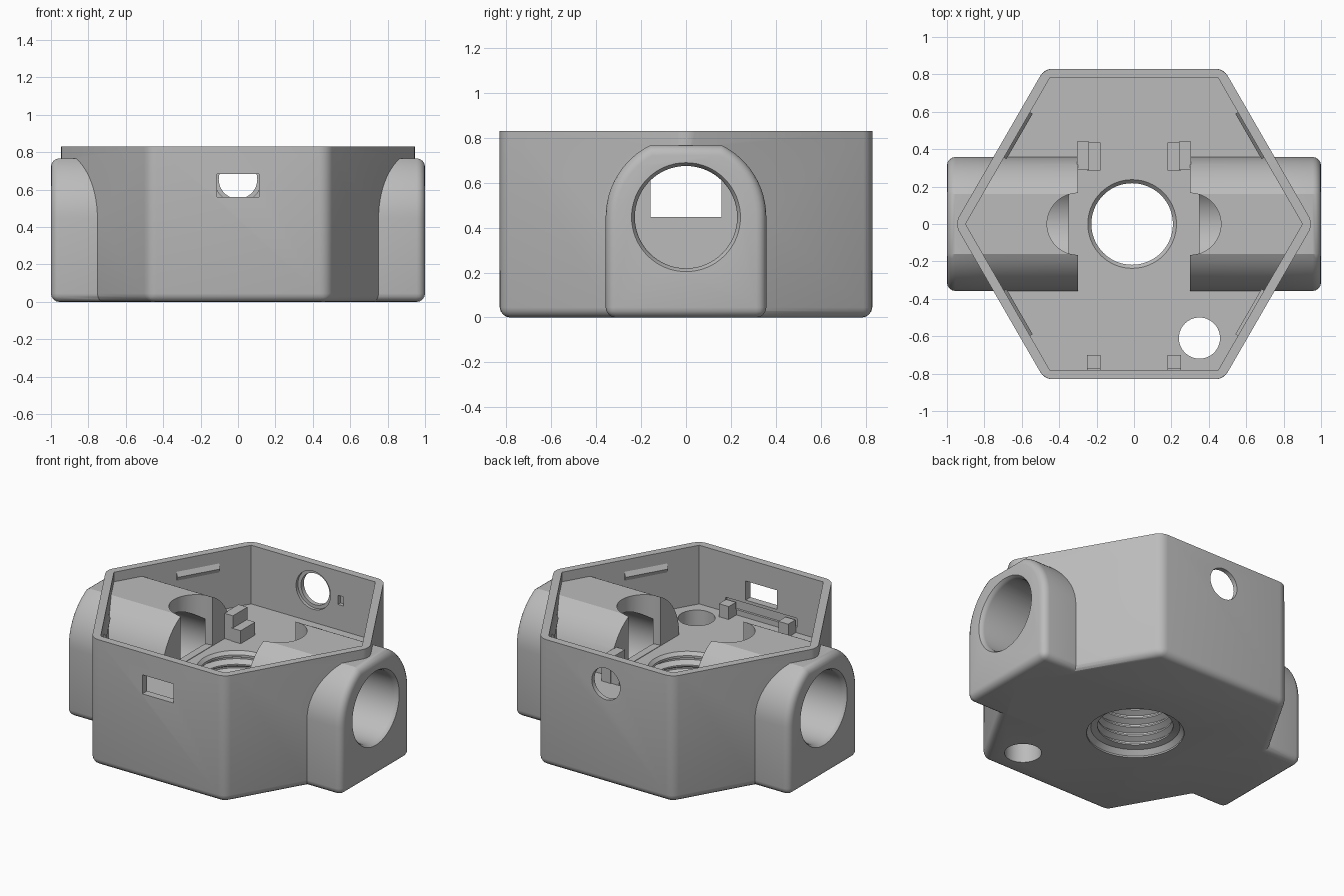
import bpy, bmesh, math
from mathutils import Matrix, Vector

if "Cube" in bpy.data.objects:
    bpy.data.objects.remove(bpy.data.objects["Cube"], do_unlink=True)

FLOOR, TOP, AXIS_Z = 0.445, 0.83, 0.447

grey = bpy.data.materials.new("plain grey")
grey.use_nodes = True
grey.diffuse_color = (0.5, 0.5, 0.5, 1)
grey.node_tree.nodes["Principled BSDF"].inputs["Base Color"].default_value = (0.5, 0.5, 0.5, 1)


def finish(name, bm):
    bmesh.ops.recalc_face_normals(bm, faces=bm.faces)
    mesh = bpy.data.meshes.new(name)
    bm.to_mesh(mesh)
    bm.free()
    mesh.materials.append(grey)
    ob = bpy.data.objects.new(name, mesh)
    bpy.context.collection.objects.link(ob)
    return ob


def prism(points, depth):
    """Extrude a closed outline of 3D points along a vector."""
    bm = bmesh.new()
    face = bm.faces.new([bm.verts.new(p) for p in points])
    ext = bmesh.ops.extrude_face_region(bm, geom=[face])["geom"]
    bmesh.ops.translate(bm, vec=depth, verts=[v for v in ext if isinstance(v, bmesh.types.BMVert)])
    return bm


def round_edges(bm, rule, radius):
    edges = [e for e in bm.edges if rule(*[v.co for v in e.verts])]
    bmesh.ops.bevel(bm, geom=edges, offset=radius, segments=4, profile=0.5, affect='EDGES')


def box(name, x, y, z):
    points = [(x[0], y[0], z[0]), (x[1], y[0], z[0]), (x[1], y[1], z[0]), (x[0], y[1], z[0])]
    return finish(name, prism(points, (0, 0, z[1] - z[0])))


def lathe(name, profile, origin, axis, steps=64):
    """Turn (radius, distance) points about an axis, closed at both ends."""
    bm = bmesh.new()
    pts = [(0, profile[0][1])] + profile + [(0, profile[-1][1])]
    verts = [bm.verts.new((r, 0, t)) for r, t in pts]
    edges = [bm.edges.new(pair) for pair in zip(verts, verts[1:])]
    bmesh.ops.spin(bm, geom=verts + edges, cent=(0, 0, 0), axis=(0, 0, 1),
                   angle=math.tau, steps=steps)
    bmesh.ops.remove_doubles(bm, verts=bm.verts, dist=1e-5)
    turn = Vector((0, 0, 1)).rotation_difference(Vector(axis)).to_matrix().to_4x4()
    bm.transform(Matrix.Translation(origin) @ turn)
    return finish(name, bm)


def combine(target, other, operation):
    mod = target.modifiers.new(operation.lower(), 'BOOLEAN')
    mod.operation, mod.object, mod.solver = operation, other, 'EXACT'
    bpy.context.view_layer.objects.active = target
    bpy.ops.object.modifier_apply(modifier=mod.name)
    bpy.data.objects.remove(other, do_unlink=True)


def cut(other):
    combine(housing, other, 'DIFFERENCE')


def join(other):
    combine(housing, other, 'UNION')


def hexagon(apothem, z):
    r = apothem / math.cos(math.pi / 6)
    return [(r * math.cos(i * math.pi / 3), r * math.sin(i * math.pi / 3), z) for i in range(6)]


# Six-sided shell with rounded lower and upright edges
bm = prism(hexagon(0.83, 0), (0, 0, TOP))
round_edges(bm, lambda a, b: min(a.z, b.z) < 0.01, 0.045)
housing = finish("housing", bm)
cut(finish("cavity", prism(hexagon(0.78, FLOOR), (0, 0, 0.6))))

# Arched side sockets, running from the outer ends into the cavity
half = 0.358
arc_end = math.acos(0.16 / half)
arc = [arc_end * i / 12 for i in range(13)]
right_arc = [(half * math.cos(a), AXIS_Z + half * math.sin(a)) for a in arc]
outline = [(-half, 0), (half, 0)] + right_arc + [(-y, z) for y, z in reversed(right_arc)]
for s in (-1, 1):
    bm = prism([(s * 0.3, y, z) for y, z in outline], (s * 0.7, 0, 0))
    round_edges(bm, lambda a, b: min(abs(a.x), abs(b.x)) > 0.99
                or (max(a.z, b.z) < 0.01 and abs(a.x - b.x) > 0.1), 0.045)
    join(finish("side_socket", bm))

# Raised details on the floor and snap ridges on the slanted walls
for s in (-1, 1):
    def span(a, b):
        return sorted((s * a, s * b))
    join(box("clip_post", span(0.24, 0.305), (0.29, 0.44), (FLOOR - 0.02, 0.61)))
    join(box("clip_step", span(0.18, 0.25), (0.285, 0.435), (FLOOR - 0.02, 0.53)))
    join(box("front_stop", span(0.18, 0.252), (-0.8, -0.70), (FLOOR - 0.02, 0.53)))
    for t in (-1, 1):
        normal = Vector((s * math.cos(math.pi / 6), t * 0.5, 0))
        along = Vector((-s * 0.5, t * math.cos(math.pi / 6), 0))
        start = along * -0.04
        ridge = [normal * d + start + Vector((0, 0, z))
                 for d, z in ((0.79, 0.675), (0.79, 0.77), (0.764, 0.722))]
        join(finish("snap_ridge", prism(ridge, along * 0.28)))

# Socket bores with softened rims, opened from above at the inner end
for s in (-1, 1):
    cut(lathe("socket_bore", [(0.228, 0.35), (0.228, 0.97), (0.232, 0.985), (0.25, 1.01)],
              (0, 0, AXIS_Z), (s, 0, 0)))
    cut(lathe("socket_notch", [(0.165, FLOOR + 0.003), (0.165, 0.9)], (s * 0.3, 0, 0), (0, 0, 1)))

# Threaded centre hole through the floor
thread = [(0.29, -0.02), (0.29, 0.01), (0.265, 0.04)]
for i in range(6):
    z = 0.05 + i * 0.06
    thread += [(0.225, z), (0.225, z + 0.01), (0.26, z + 0.03), (0.26, z + 0.04)]
thread += [(0.218, 0.41), (0.218, 0.425), (0.24, FLOOR + 0.003), (0.24, 0.5)]
cut(lathe("threaded_hole", thread, (-0.01, 0, 0), (0, 0, 1)))

# Cable hole in the floor, round port in the back wall, window in the front wall
cut(lathe("cable_hole", [(0.11, -0.1), (0.11, 0.6)], (0.35, -0.61, 0), (0, 0, 1)))
cut(lathe("back_port", [(0.125, 0.7), (0.125, 0.80), (0.103, 0.80), (0.103, 0.9)],
          (0, 0, 0.655), (0, 1, 0)))
cut(box("pin_recess", (0.18, 0.22), (0.7, 0.805), (0.61, 0.67)))
cut(box("front_window", (-0.113, 0.113), (-0.9, -0.7), (0.56, 0.685)))
cut(box("board_groove", (-0.26, 0.26), (-0.795, -0.775), (0.48, 0.54)))

# Smooth the curved areas and keep hard edges
bpy.ops.object.select_all(action='DESELECT')
housing.select_set(True)
bpy.context.view_layer.objects.active = housing
bpy.ops.object.shade_smooth_by_angle(angle=math.radians(28))
